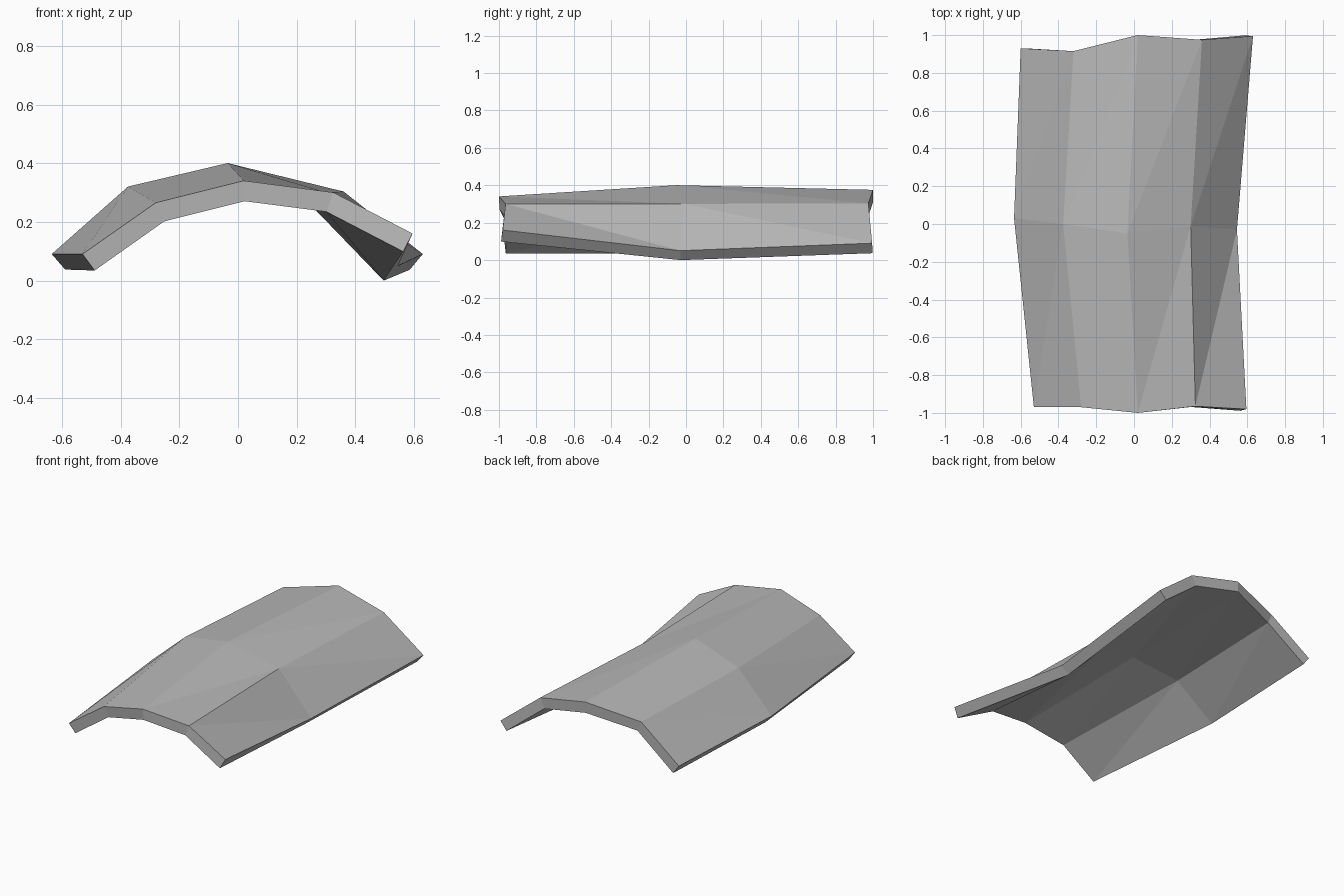
import bpy
import bmesh
from mathutils import Vector

if "Cube" in bpy.data.objects:
    bpy.data.objects.remove(bpy.data.objects["Cube"])

THICKNESS = 0.07

# Three cross-sections of the arched plate, front to back, each left to right
SECTIONS = [
    [(-0.53, -0.97, 0.08), (-0.28, -0.97, 0.255), (0.02, -1.0, 0.33),
     (0.325, -0.965, 0.29), (0.595, -0.98, 0.15)],
    [(-0.635, 0.03, 0.08), (-0.375, 0.0, 0.31), (-0.035, -0.05, 0.39),
     (0.30, -0.01, 0.29), (0.545, -0.03, 0.04)],
    [(-0.60, 0.93, 0.09), (-0.32, 0.915, 0.295), (0.02, 1.0, 0.365),
     (0.36, 0.975, 0.293), (0.63, 0.995, 0.08)],
]

bm = bmesh.new()
grid = [[bm.verts.new(p) for p in row] for row in SECTIONS]

# Outer skin: two triangles per cell, all split along the same diagonal
for near, far in zip(grid, grid[1:]):
    for i in range(len(near) - 1):
        bm.faces.new((near[i], near[i + 1], far[i + 1]))
        bm.faces.new((near[i], far[i + 1], far[i]))
bm.normal_update()

# Inner skin: each point moved inward along its normal, faces flipped
rim = [(e.verts[0], e.verts[1], e.link_faces[0]) for e in bm.edges if e.is_boundary]
skin = list(bm.faces)
inner = {v: bm.verts.new(v.co - v.normal * THICKNESS) for v in list(bm.verts)}
for f in skin:
    bm.faces.new([inner[v] for v in reversed(f.verts)])

# Rim joining both skins
for a, b, _ in rim:
    bm.faces.new((a, b, inner[b], inner[a]))
bmesh.ops.recalc_face_normals(bm, faces=bm.faces)

mesh = bpy.data.meshes.new("arched_plate")
bm.to_mesh(mesh)
bm.free()
plate = bpy.data.objects.new("arched_plate", mesh)
bpy.context.collection.objects.link(plate)

grey = bpy.data.materials.new("grey")
grey.diffuse_color = (0.48, 0.48, 0.48, 1)
grey.use_nodes = True
grey.node_tree.nodes["Principled BSDF"].inputs["Base Color"].default_value = grey.diffuse_color
mesh.materials.append(grey)

# Rest the lowest point on the ground
lowest = min(v.co.z for v in mesh.vertices)
for v in mesh.vertices:
    v.co -= Vector((0, 0, lowest))
